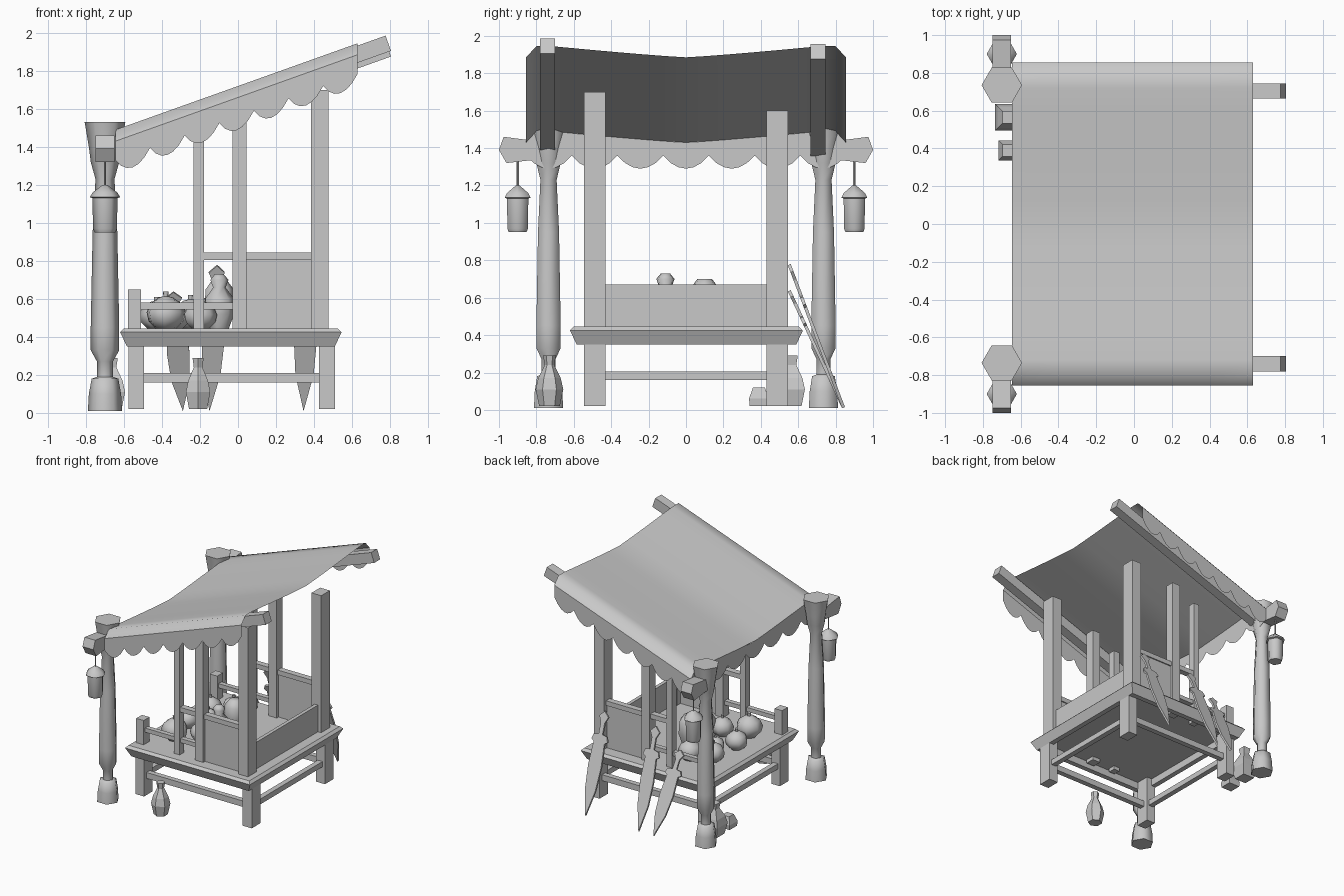
import bpy, bmesh, math
from mathutils import Vector

cube = bpy.data.objects.get("Cube")
if cube:
    bpy.data.objects.remove(cube)

grey = bpy.data.materials.new("plain_grey")
grey.use_nodes = True
grey.diffuse_color = (0.58, 0.58, 0.58, 1)
grey.node_tree.nodes["Principled BSDF"].inputs["Base Color"].default_value = (0.58, 0.58, 0.58, 1)


def finish(name, bm, smooth=False, fix=True):
    if fix:
        bmesh.ops.recalc_face_normals(bm, faces=bm.faces)
    mesh = bpy.data.meshes.new(name)
    bm.to_mesh(mesh)
    bm.free()
    mesh.materials.append(grey)
    for p in mesh.polygons:
        p.use_smooth = smooth
    if smooth:
        mesh.set_sharp_from_angle(angle=math.radians(62))
    ob = bpy.data.objects.new(name, mesh)
    bpy.context.collection.objects.link(ob)
    return ob


def prism(name, points, depth):
    """Extrude a flat outline along a vector."""
    bm = bmesh.new()
    face = bm.faces.new([bm.verts.new(p) for p in points])
    out = bmesh.ops.extrude_face_region(bm, geom=[face])
    moved = [v for v in out["geom"] if isinstance(v, bmesh.types.BMVert)]
    bmesh.ops.translate(bm, vec=Vector(depth), verts=moved)
    return finish(name, bm)


def box(name, x, y, z, low=0, high=0, hollow=0):
    """Box from ranges; low and high inset the ends, hollow sinks the underside."""
    bm = bmesh.new()
    bmesh.ops.create_cube(bm, size=1)
    for v in bm.verts:
        i = high if v.co.z > 0 else low
        sx, sy = (1 if v.co.x > 0 else -1), (1 if v.co.y > 0 else -1)
        v.co = (x[sx > 0] - sx * i, y[sy > 0] - sy * i, z[v.co.z > 0])
    if hollow:
        under = min(bm.faces, key=lambda f: f.calc_center_median().z)
        bmesh.ops.inset_region(bm, faces=[under], thickness=0.06)
        out = bmesh.ops.extrude_face_region(bm, geom=[under])
        moved = [v for v in out["geom"] if isinstance(v, bmesh.types.BMVert)]
        bmesh.ops.translate(bm, vec=(0, 0, hollow), verts=moved)
        if under.is_valid:
            bm.faces.remove(under)
    return finish(name, bm)


def lathe(name, x, y, profile, sides=6, turn=0.0, smooth=True):
    """Faceted solid of revolution from (radius, height) pairs."""
    bm = bmesh.new()
    rings = []
    for r, z in profile:
        rings.append([bm.verts.new((x + r * math.cos(turn + math.tau * k / sides),
                                    y + r * math.sin(turn + math.tau * k / sides), z))
                      for k in range(sides)])
    for a, b in zip(rings, rings[1:]):
        for k in range(sides):
            n = (k + 1) % sides
            bm.faces.new((a[k], a[n], b[n], b[k]))
    bm.faces.new(rings[0][::-1])
    bm.faces.new(rings[-1])
    return finish(name, bm, smooth)


# Awning: a sloped cloth sagging between the two beams
X0, X1, EDGE, SLOPE = -0.645, 0.63, 0.855, 0.357


def cloth_z(x, y):
    a = abs(y)
    lift = 0.06 * min(1, a / 0.72) ** 1.15
    if a > 0.8:
        lift = 0.06 * (EDGE - a) / (EDGE - 0.8)
    return 1.885 + SLOPE * (x - X1) + lift


bm = bmesh.new()
ys = [-EDGE, -0.8, -0.72] + [i * 0.12 for i in range(-5, 6)] + [0.72, 0.8, EDGE]
xs = [X0 + (X1 - X0) * i / 6 for i in range(7)]
grid = [[bm.verts.new((x, y, cloth_z(x, y))) for y in ys] for x in xs]
for a, b in zip(grid, grid[1:]):
    for j in range(len(ys) - 1):
        bm.faces.new((a[j], b[j], b[j + 1], a[j + 1]))
finish("awning_cloth", bm, smooth=True, fix=False)


# Scalloped fringe hanging from the low edge and both sloping edges
def fringe(name, start, end, base, scallops):
    bm = bmesh.new()
    steps = scallops * 6
    top, low = [], []
    for i in range(steps + 1):
        t = i / steps
        x, y = (s + (e - s) * t for s, e in zip(start, end))
        z = cloth_z(x, y)
        drop = base + 0.07 * abs(math.sin(math.pi * scallops * t)) ** 0.8
        if start[0] == end[0]:
            drop += z - 1.43
        top.append(bm.verts.new((x, y, z)))
        low.append(bm.verts.new((x, y, z - drop)))
    for i in range(steps):
        bm.faces.new((top[i], low[i], low[i + 1], top[i + 1]))
    finish(name, bm, fix=False)


fringe("fringe_low_edge", (X0, EDGE), (X0, -EDGE), 0.07, 7)
fringe("fringe_front", (X0, -EDGE), (X1, -EDGE), 0.1, 7)
fringe("fringe_back", (X1, EDGE), (X0, EDGE), 0.1, 7)

# Sloping roof beams, tucked under the cloth
for name, y, dz in (("beam_front", -0.78, 0), ("beam_back", 0.665, -0.03)):
    run = Vector((1.485, 0, 1.485 * SLOPE))
    n = Vector((-SLOPE, 0, 1)).normalized() * 0.085
    p = Vector((-0.68, y, 1.375 + dz))
    w = Vector((0, 0.08, 0))
    prism(name, (p, p + w, p + w + n, p + n), run)

# Turned poles with bracket arms and hanging lanterns
POLE = [(0.09, 0.01), (0.085, 0.1), (0.07, 0.18), (0.042, 0.19), (0.042, 0.27),
        (0.075, 0.33), (0.075, 0.45), (0.065, 0.95), (0.05, 1.23),
        (0.075, 1.32), (0.085, 1.4), (0.107, 1.53)]
LANTERN = [(0.055, 0.95), (0.063, 0.97), (0.066, 1.13), (0.08, 1.135), (0.065, 1.16), (0.012, 1.2)]
ARM = [(0.74, 1.345), (0.96, 1.32), (1.0, 1.39), (0.975, 1.46), (0.74, 1.43)]
for side, s in (("front", -1), ("back", 1)):
    lathe(side + "_pole", -0.7, s * 0.735, POLE)
    prism(side + "_arm", [(-0.75, s * y, z) for y, z in ARM], (0.1, 0, 0))
    lathe(side + "_lantern", -0.7, s * 0.9, LANTERN)
    lathe(side + "_lantern_hook", -0.7, s * 0.9, [(0.006, 1.19), (0.006, 1.35)], 4)

# Table top with a hollow underside, legs and stretchers
box("table_top", (-0.62, 0.545), (-0.62, 0.625), (0.35, 0.425), low=0.035, hollow=0.06)
box("table_top_rim", (-0.62, 0.545), (-0.62, 0.625), (0.425, 0.445), high=0.02)
for s, side in ((-1, "front"), (1, "back")):
    y = (0.43, 0.545) if s > 0 else (-0.545, -0.43)
    mid = s * 0.49

    def rail(name, x, z, w):
        box(side + name, x, (mid - w, mid + w), z)

    box(side + "_leg_right", (-0.575, -0.495), y, (0.02, 0.42))
    box(side + "_leg_left", (0.425, 0.51), y, (0.02, 0.42))
    rail("_stretcher", (-0.5, 0.43), (0.16, 0.21), 0.022)
    # Upright posts, panels and rails of the stall
    box(side + "_corner_post", (0.385, 0.475), y, (0.44, 1.7 if s < 0 else 1.6))
    rail("_middle_post", (-0.03, 0.045), (0.38, 1.56), 0.038)
    rail("_slim_post", (-0.235, -0.18), (0.38, 1.46), 0.03)
    rail("_short_post", (-0.58, -0.51), (0.44, 0.65), 0.038)
    rail("_panel", (0.04, 0.39), (0.44, 0.81), 0.015)
    rail("_panel_cap", (-0.19, 0.39), (0.805, 0.845), 0.025)
    rail("_low_rail", (-0.52, -0.02), (0.545, 0.58), 0.02)
for x in (-0.535, 0.465):
    box("side_stretcher", (x - 0.022, x + 0.022), (-0.44, 0.44), (0.16, 0.205))
box("side_board", (0.415, 0.445), (-0.44, 0.44), (0.44, 0.67))

# Jars on the ground
JAR = [(0.055, 0.02), (0.074, 0.11), (0.06, 0.17), (0.026, 0.24), (0.034, 0.29)]
lathe("front_jar", -0.21, -0.73, JAR, 6, math.pi / 6, False)
lathe("square_jar", -0.665, 0.565, [(r * 1.35, z) for r, z in JAR], 4, math.pi / 4, False)
lathe("small_square_jar", -0.665, 0.39, [(0.07, 0.02), (0.075, 0.06), (0.045, 0.12)], 4,
      math.pi / 4, False)

# Round goods on the table, each a faceted pot with a stalk
POT = [(0.5, 0), (0.9, 0.4), (1, 0.85), (0.8, 1.3), (0.35, 1.6), (0.12, 1.65), (0.15, 1.9)]
for x, y, r in ((-0.38, -0.3, 0.105), (-0.25, 0.3, 0.095), (-0.41, 0.22, 0.09),
                (-0.43, -0.06, 0.09), (-0.2, -0.2, 0.09), (-0.2, 0.1, 0.09), (-0.33, 0.08, 0.075)):
    lathe("round_pot", x, y, [(r * a, 0.44 + r * b) for a, b in POT], 7, x * 9)
lathe("tall_pot", -0.1, -0.11, [(0.05, 0.44), (0.08, 0.52), (0.08, 0.6), (0.035, 0.66),
                                (0.05, 0.7), (0.025, 0.73)], 7)
lathe("wide_pot", -0.1, 0.1, [(0.05, 0.44), (0.085, 0.55), (0.078, 0.65), (0.04, 0.7)], 7)

# Swords leaning on the back of the table, with pointed pommels
BLADE = [(0.0, 0), (0.048, 0.25), (0.06, 0.48), (0.05, 0.7), (0.075, 0.72),
         (0.06, 0.77), (0.018, 0.78), (0.018, 0.89), (0.042, 0.95), (0.0, 1)]
for x, lean, top in ((0.345, 0.02, 0.78), (-0.15, 0.04, 0.78), (-0.29, -0.05, 0.64)):
    tip, end = Vector((x, 0.85, 0.015)), Vector((x + lean, 0.56, top))
    shape = BLADE + [(-w, t) for w, t in BLADE[-2:0:-1]]
    prism("leaning_sword", [tip.lerp(end, t) + Vector((w, 0, 0)) for w, t in shape],
          (0, -0.016, -0.006))
